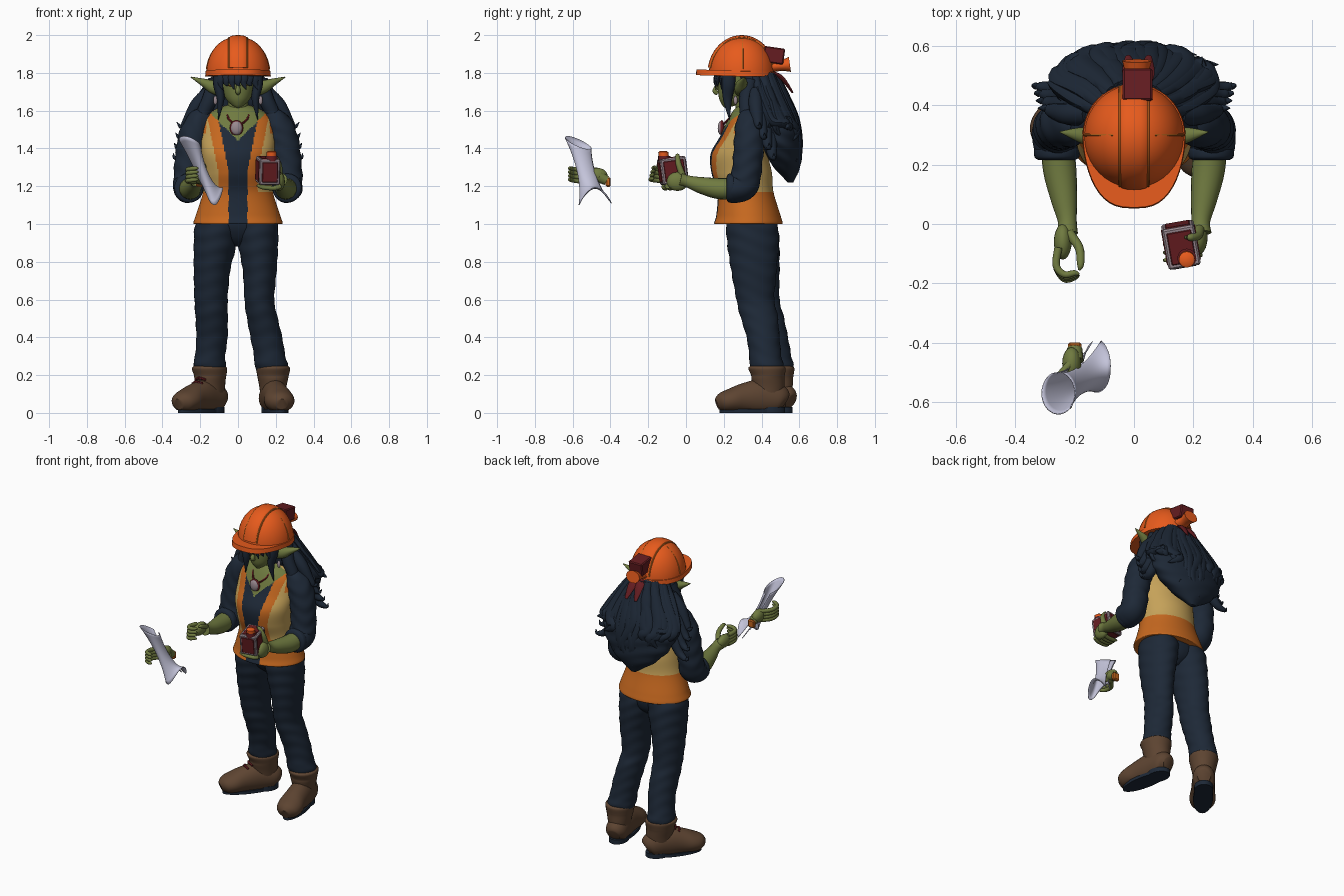
import bpy, bmesh, math, random
from mathutils import Vector, Matrix
random.seed(4)
sin, cos, pi = math.sin, math.cos, math.pi

def mat(name, *c):
    m = bpy.data.materials.new(name)
    m.diffuse_color = (*c, 1)
    return m

ORANGE = mat("helmet orange", .81, .105, .012)
TRIM = mat("vest orange", .57, .14, .014)
YELLOW = mat("vest yellow", .56, .36, .10)
NAVY = mat("navy cloth", .0125, .0215, .038)
HAIR = mat("dark blue hair", .012, .0205, .036)
SKIN = mat("green skin", .16, .195, .051)
BROWN = mat("boot brown", .11, .058, .031)
RED = mat("dark red", .13, .012, .015)
PAPER = mat("pale paper", .55, .55, .70)
GREY = mat("warm grey", .32, .25, .28)

def finish(name, bm, mats, rule=None, angle=45, xf=Matrix()):
    bmesh.ops.recalc_face_normals(bm, faces=bm.faces)
    me = bpy.data.meshes.new(name)
    for m in mats:
        me.materials.append(m)
    for f in bm.faces if rule else []:
        f.material_index = rule(f.calc_center_median())
    bm.to_mesh(me)
    me.transform(xf)
    me.shade_smooth()
    me.set_sharp_from_angle(angle=math.radians(angle))
    ob = bpy.data.objects.new(name, me)
    bpy.context.collection.objects.link(ob)
    return ob

def spline(pts, steps):
    """Catmull-Rom curve through points with any number of components."""
    P, out = [pts[0]] + list(pts) + [pts[-1]], []
    for i in range(1, len(P) - 2):
        for t in [s / steps for s in range(steps)]:
            out.append([.5 * (2*b + (c - a)*t + (2*a - 5*b + 4*c - d)*t*t + (3*b - a - 3*c + d)*t**3)
                        for a, b, c, d in zip(P[i-1], P[i], P[i+1], P[i+2])])
    return out + [list(pts[-1])]

def tube(name, pts, mats, n=12, steps=5, flat=False, ref=(1, 0, 0), rule=None, zmin=-9, fold=0, xf=Matrix()):
    """Sweep an ellipse through (x, y, z, rx[, ry]); flat keeps rings level."""
    rows = spline([p if len(p) == 5 else (*p, p[3]) for p in pts], steps)
    C = [Vector(r[:3]) for r in rows]
    bm, rings = bmesh.new(), []
    for i, r in enumerate(rows):
        side, up, ring = Vector((1, 0, 0)), Vector((0, 1, 0)), []
        if not flat:
            t = (C[min(i + 1, len(C) - 1)] - C[max(i - 1, 0)]).normalized()
            up = t.cross(Vector(ref)).normalized()
            side = up.cross(t)
        for a in [2 * pi * k / n for k in range(n)]:
            w = 1 + fold * sin(C[i].z * 75 + 1.8 * sin(a + 1) + 2 * sin(2 * a))
            v = C[i] + side * max(r[3], .0008) * w * cos(a) + up * max(r[4], .0008) * w * sin(a)
            ring.append(bm.verts.new((v.x, v.y, max(v.z, zmin))))
        rings.append(ring)
    for a, b in zip(rings, rings[1:]):
        for k in range(n):
            bm.faces.new((a[k-1], a[k], b[k], b[k-1]))
    bm.faces.new(rings[0])
    bm.faces.new(rings[-1])
    return finish(name, bm, mats if isinstance(mats, list) else [mats], rule, xf=xf)

def box(name, loc, size, m, rot=Matrix(), bevel=.006):
    bm = bmesh.new()
    bmesh.ops.create_cube(bm, size=1, matrix=Matrix.Diagonal((*size, 1)))
    bmesh.ops.bevel(bm, geom=bm.edges[:], offset=bevel, segments=1, affect='EDGES')
    finish(name, bm, [m], angle=30, xf=Matrix.Translation(loc) @ rot)

def ball(name, loc, size, m):
    bm = bmesh.new()
    bmesh.ops.create_uvsphere(bm, u_segments=20, v_segments=12, radius=1)
    finish(name, bm, [m], xf=Matrix.Translation(loc) @ Matrix.Diagonal((*size, 1)))

# vest, shirt and bare neckline share one surface, coloured by region
def vest_rule(c):
    ax = abs(c.x)
    gap = .05 + max(0, c.z - 1.28) * .2
    if c.y < .31 and c.z > 1.44 + ax:
        return 3
    if c.y < .31 and ax < gap:
        return 2
    strip = c.y < .31 and (ax < gap + .055 or (c.z > 1.48 and ax > .168))
    return 0 if strip or c.z < 1.17 else 1

tube("vest", [(0, .33, 1.0, .22, .168), (0, .33, 1.005, .236, .181), (0, .33, 1.05, .222, .169), (0, .315, 1.17, .185, .148),
              (0, .295, 1.27, .182, .16), (0, .282, 1.37, .192, .152), (0, .31, 1.46, .198, .132),
              (0, .33, 1.55, .185, .11), (0, .335, 1.6, .13, .085), (0, .335, 1.63, .06, .055)],
     [TRIM, YELLOW, NAVY, SKIN], n=176, steps=14, flat=True, rule=vest_rule)
# trousers
tube("trouser_seat", [(0, .34, 1.05, .18, .12), (0, .35, .98, .18, .12), (0, .358, .92, .12, .095), (0, .36, .88, .03, .05)], NAVY, n=32, flat=True)
legs = {"left": [(.096, .34, 1.04, .108, .125), (.1, .35, .98, .112, .138), (.107, .355, .88, .105, .135), (.115, .36, .75, .089, .12),
                 (.113, .367, .6, .079, .1), (.125, .385, .52, .081, .1), (.15, .408, .4, .084, .087), (.168, .42, .3, .083, .085),
                 (.176, .427, .25, .088, .089), (.18, .43, .2, .07, .073)],
        "right": [(-.1, .34, 1.04, .108, .125), (-.112, .35, .98, .118, .138), (-.122, .36, .88, .112, .135), (-.138, .375, .75, .096, .12),
                  (-.143, .395, .6, .088, .1), (-.14, .415, .52, .086, .1), (-.138, .45, .4, .083, .09), (-.148, .47, .3, .08, .088),
                  (-.15, .478, .25, .086, .091), (-.15, .48, .2, .07, .073)]}
for nm, x, y, deg in (("left", .2, .35, 10), ("right", -.2, .415, -38)):
    tube(nm + "_trouser_leg", legs[nm], NAVY, n=32, steps=8, flat=True, fold=.018)
    # boots, built straight and turned outwards
    M = Matrix.Translation((x, y, 0)) @ Matrix.Rotation(math.radians(deg), 4, 'Z')
    tube(nm + "_boot_foot", [(0, .178, .06, .04, .04), (0, .145, .075, .066, .075), (0, .05, .085, .07, .092), (0, -.04, .078, .073, .08),
                             (0, -.11, .066, .08, .064), (0, -.16, .055, .066, .052), (0, -.188, .045, .03, .03)], BROWN, n=28, zmin=.014, xf=M)
    tube(nm + "_boot_shaft", [(0, .09, .05, .06, .075), (0, .09, .13, .07, .083), (0, .085, .18, .08, .088), (0, .085, .2, .084, .09),
                              (0, .08, .235, .09, .1), (0, .08, .247, .08, .09)], BROWN, n=24, flat=True, xf=M)
    for k in range(3 if x < 0 else 0):
        tube(nm + "_boot_lace", [(-.035, .003 - k * .025, .175 - k * .019, .006), (0, -.01 - k * .025, .185 - k * .02, .007),
                                 (.035, .003 - k * .025, .175 - k * .019, .006)], RED, n=6, ref=(0, 0, 1), xf=M)
    tube(nm + "_boot_sole", [(0, -.005, h, .06, .17) for h in (0, .02)], NAVY, n=32, steps=1, flat=True, xf=M)
    tube(nm + "_boot_heel", [(0, .1, h, .058, .078) for h in (0, .03)], NAVY, n=24, steps=1, flat=True, xf=M)
# arms, ears, earrings, eyes
for nm, s in (("left", 1), ("right", -1)):
    tube(nm + "_sleeve", [(s * .15, .335, 1.575, .04), (s * .2, .335, 1.54, .07), (s * .238, .335, 1.45, .08), (s * .258, .325, 1.32, .078),
                          (s * .262, .31, 1.22, .08), (s * .262, .265, 1.19, .078), (s * .26, .23, 1.187, .07)], NAVY, n=28, steps=8, fold=.035)
    tube(nm + "_cuff", [(s * .26, y, 1.19, r) for y, r in ((.262, .066), (.25, .077), (.225, .075), (.215, .06))], NAVY, n=20)
    tube(nm + "_forearm", [(s * .26, .28, 1.19, .055), (s * .25, .18, 1.187, .056), (s * .235, .08, 1.205, .044),
                           (s * .225, .01, 1.225, .032), (s * .225, -.03, 1.235, .036)], SKIN, n=20)
    tube(nm + "_ear", [(s * .08, .285, 1.71, .03, .035), (s * .13, .288, 1.725, .03, .035),
                       (s * .18, .3, 1.748, .026, .022), (s * .25, .31, 1.778, .002)], SKIN, ref=(0, 1, 0))
    ball(nm + "_earring", (s * .12, .262, 1.655), (.011, .011, .024), GREY)
    ball(nm + "_eye", (s * .036, .168, 1.733), (.014, .004, .005), TRIM)
# hands: palm plus curled fingers
ball("left_palm", (.218, -.045, 1.225), (.03, .058, .05), SKIN)
tube("left_thumb", [(.22, -.02, 1.26, .018), (.215, -.04, 1.32, .015), (.19, -.045, 1.36, .012), (.17, -.045, 1.362, .004)], SKIN)
ball("right_palm", (-.24, -.06, 1.25), (.03, .06, .042), SKIN)
tube("right_thumb", [(-.22, -.03, 1.26, .018), (-.185, -.08, 1.285, .015), (-.18, -.135, 1.31, .012), (-.185, -.155, 1.31, .004)], SKIN)
for k in range(4):
    y, z, w = -.02 - k * .026, 1.225 + k * .02, -.185 + k * .005
    tube("left_finger", [(.225, y, 1.2, .014), (.19, y - .01, 1.19, .013), (.13, y - .02, 1.195, .012), (.1, y - .025, 1.205, .005)],
         SKIN, n=10, ref=(0, 1, 0))
    tube("right_finger", [(-.255, -.08, z, .014), (-.262, -.14, z + .005, .013), (-.235, w, z + .01, .012), (-.2, w + .005, z + .015, .01),
                          (-.185, -.17, z + .015, .004)], SKIN, n=10, ref=(0, 0, 1))
    tube("paper_hand_finger", [(-.215, -.47, z, .013), (-.262, -.53, z, .013), (-.262, -.59, z + .005, .012), (-.225, -.615, z + .01, .01),
                               (-.21, -.612, z + .01, .004)], SKIN, n=10, ref=(0, 0, 1))
# handheld device: grey frame with red panels and an orange button
R = Matrix.Rotation(math.radians(10), 4, 'Z') @ Matrix.Rotation(math.radians(8), 4, 'X')
box("device_frame", (.158, -.07, 1.283), (.11, .138, .136), GREY, R)
for i in range(3):
    sz = [.084, .11, .108]
    sz[i] = (.116, .144, .142)[i]
    box("device_panel", (.158, -.07, 1.283), sz, RED, R, .003)
tube("device_button_base", [(.178, -.115, h, .032) for h in (1.33, 1.36)], RED, n=16, flat=True, steps=1)
tube("device_button", [(.178, -.118, 1.36, .027), (.178, -.12, 1.38, .027), (.178, -.12, 1.386, .018)], ORANGE, n=16, flat=True, steps=1)
# curled sheet of paper with a notched, flared lower end
bm, grid = bmesh.new(), []
for u in [i / 16 for i in range(17)]:
    c = Vector((-.255, -.57, 1.43)).lerp(Vector((-.125, -.478, 1.1)), u)
    r, row = .046 + .026 * (2 * u - 1) ** 2, []
    for a in [pi * (-1.4 + 1.8 * k / 36) for k in range(37)]:
        dz = .09 * u ** 4 * cos(a) ** 2 - .03 * (1 - u) * sin(a) - .02 * cos(a) * (1 - u)
        row.append(bm.verts.new(c + Vector(((.75 - .1 * u) * r * cos(a), r * (.95 + .25 * u) * sin(a), dz))))
    grid.append(row)
for a, b in zip(grid, grid[1:]):
    for k in range(36):
        bm.faces.new((a[k], a[k+1], b[k+1], b[k]))
finish("paper_sheet", bm, [PAPER]).modifiers.new("thickness", 'SOLIDIFY').thickness = .004
# separate hand that grips the paper
ball("paper_hand_palm", (-.21, -.47, 1.255), (.032, .055, .042), SKIN)
tube("paper_hand_wrist", [(-.2, -.46, 1.25, .03), (-.2, -.42, 1.23, .026)], SKIN)
box("paper_hand_cuff", (-.2, -.412, 1.222), (.045, .026, .05), TRIM)
# head, neck, nose, necklace
tube("neck", [(0, .32, 1.53, .075, .065), (0, .32, 1.6, .056, .056), (0, .305, 1.72, .055, .055)], SKIN, n=20, flat=True)
tube("head", [(0, .215, 1.617, .012, .012), (0, .23, 1.632, .036, .04), (0, .25, 1.665, .066, .075),
              (0, .275, 1.72, .09, .107), (0, .285, 1.78, .1, .12), (0, .295, 1.85, .1, .12)], SKIN, n=28, flat=True)
tube("nose", [(0, .168, 1.74, .007), (0, .154, 1.705, .014), (0, .168, 1.69, .01)], SKIN)
tube("necklace_cord", [(-.06, .27, 1.6, .006), (-.048, .225, 1.555, .006), (0, .195, 1.525, .006), (.048, .225, 1.555, .006),
                       (.06, .27, 1.6, .006)], RED, n=6, ref=(0, 0, 1))
ball("necklace_rim", (-.008, .19, 1.508), (.036, .014, .042), RED)
ball("necklace_pendant", (-.008, .184, 1.508), (.03, .016, .036), GREY)
# hair: mane, wavy trailing locks, wisps, side locks and fringe
tube("hair_mane", [(0, .33, 1.84, .11, .12), (0, .375, 1.76, .135, .125), (0, .405, 1.69, .165, .125), (0, .445, 1.6, .225, .126),
                   (0, .482, 1.5, .255, .123), (0, .505, 1.41, .235, .108), (0, .532, 1.31, .15, .075), (0, .553, 1.22, .02, .015)],
     HAIR, n=48, steps=6, flat=True, fold=.025)
for k in range(26):
    a = -.2 + (pi + .4) * k / 25
    b, d = a + random.uniform(-.15, .15), a + random.uniform(-.3, .3)
    tz, r = 1.25 + .2 * abs(cos(a)) + random.uniform(-.02, .1), random.uniform(.026, .044)
    tube("hair_lock", [(.1 * cos(a), .37 + .1 * sin(a), 1.79, r * .6), (.165 * cos(b), .405 + .116 * sin(b), 1.68, r, r * .7),
                       (.24 * cos(a), .46 + .116 * sin(a), 1.55, r * 1.1, r * .7),
                       (.25 * cos(d), .485 + .113 * sin(d), (1.55 + tz) / 2, r * .8, r * .6),
                       (cos(a) * random.uniform(.2, .32), .505 + .09 * sin(a), tz, .001)], HAIR, n=10)
for s in (1, -1):
    for k in range(4):
        z, y = 1.6 - .055 * k, .37 + .025 * k
        tube("hair_wisp", [(s * .15, y, z + .1, .035), (s * .215, y, z + .03, .038), (s * .27, y + .01, z - .06, .026),
                           (s * (.3 + .01 * k), y + .02, z - .085, .013), (s * (.325 + .006 * k), y + .02, z - .06, .001)], HAIR)
    tube("hair_side_lock", [(s * .1, .225, 1.81, .03, .035), (s * .106, .225, 1.74, .026, .035), (s * .092, .22, 1.66, .02, .024),
                            (s * .105, .23, 1.55, .001)], HAIR)
    tube("hair_shoulder_lock", [(s * .12, .34, 1.76, .04), (s * .15, .32, 1.66, .04), (s * .185, .32, 1.58, .036),
                                (s * .2, .29, 1.5, .02), (s * .185, .27, 1.46, .001)], HAIR)
for k in range(7):
    x = -.085 + .17 * k / 6
    y = .156 + 4.5 * x * x
    tube("hair_fringe", [(x, y + .02, 1.81, .024, .016), (x * 1.02, y, 1.77, .023, .011), (x * 1.08, y - .002, 1.745, .015, .007),
                         (x * 1.1 + .012, y - .001, 1.71 + .02 * (k % 2), .001)], HAIR, n=8)
# helmet: dome, brim, raised crest with seams
dome = [(0, .295, 1.79 + .2 * sin(t), .168 * cos(t) ** .88, .174 * cos(t) ** .88) for t in [pi / 2 * k / 12 for k in range(12)]]
tube("helmet_dome", dome + [(0, .295, 1.99, .002, .002)], ORANGE, n=40, steps=2, flat=True)
bm, lo, hi = bmesh.new(), [], []
for a in [2 * pi * k / 48 for k in range(48)]:
    f = max(0, -sin(a)) ** .6
    px = .174 * math.copysign(abs(cos(a)) ** (1 - .25 * f), cos(a))
    py = math.copysign(abs(sin(a)) ** (1 - .15 * f), sin(a)) * (.18 + .063 * f)
    lo.append(bm.verts.new((px, .295 + py, 1.78 + .008 * f)))
    hi.append(bm.verts.new((px * .985, .295 + py * .985, 1.808 + .01 * f)))
for k in range(48):
    bm.faces.new((lo[k], lo[k-1], hi[k-1], hi[k]))
bm.faces.new(lo)
bm.faces.new(hi)
finish("helmet_brim", bm, [ORANGE])
arc = [pi * (.06 + .88 * k / 12) for k in range(13)]
tube("helmet_crest", [(0, .295 - .173 * cos(a), 1.79 + .2 * sin(a), .045, .01) for a in arc], ORANGE, steps=2)
for s in (1, -1):
    tube("helmet_crest_seam", [(s * .047, .295 - .169 * cos(a), 1.79 + .194 * sin(a), .006) for a in arc], TRIM, n=6, steps=2)
    tube("helmet_cross_seam", [(s * .168 * cos(b), .3, 1.79 + .2 * sin(b), .005) for b in [.15 + .2 * k for k in range(6)]],
         TRIM, n=6, steps=2, ref=(0, 1, 0))
    # ribbon tails at the back of the helmet
    tube("helmet_ribbon", [(.015 + s * .01, .46, 1.8, .024, .01), (.015 + s * .025, .51, 1.77, .03, .012),
                           (.015 + s * .035, .565, 1.695, .01, .005)], RED, n=8)
# red lamp pack and its bracket
box("helmet_pack", (.012, .465, 1.893), (.1, .11, .085), RED, Matrix.Rotation(math.radians(-8), 4, 'X'))
tube("helmet_bracket", [(.01, .44, 1.83, .05, .03), (.01, .5, 1.838, .04, .028), (.01, .55, 1.845, .05, .04)], ORANGE)
